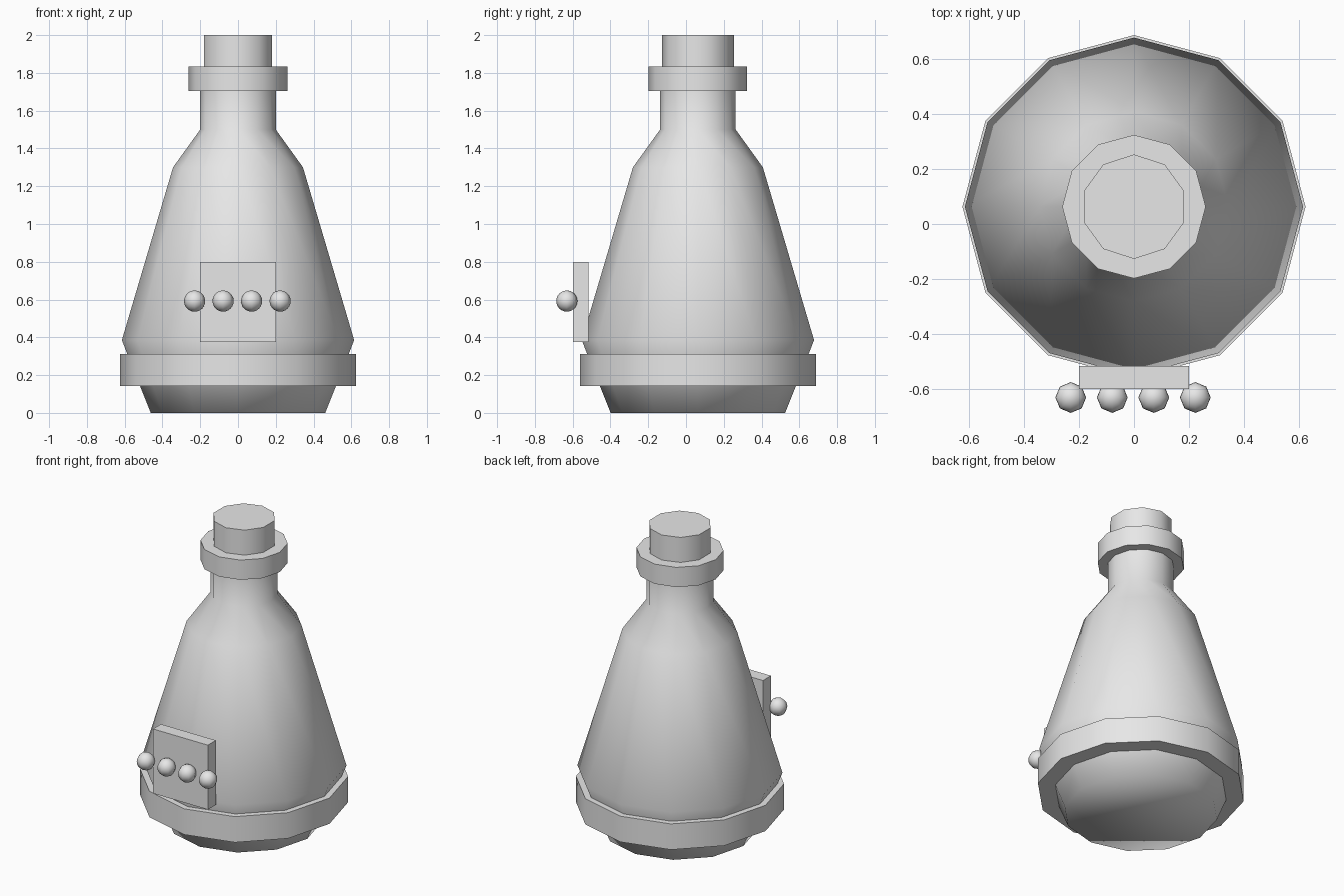
import bpy, bmesh, math
from mathutils import Matrix

cube = bpy.data.objects.get("Cube")
if cube:
    bpy.data.objects.remove(cube, do_unlink=True)

AXIS_Y = 0.063  # the flask stands slightly behind centre

grey = bpy.data.materials.new("light_grey")
grey.use_nodes = True
grey.diffuse_color = (0.8, 0.8, 0.8, 1)
grey.node_tree.nodes["Principled BSDF"].inputs["Base Color"].default_value = (0.8, 0.8, 0.8, 1)


def finish(name, bm, location, smooth_angle=None):
    bmesh.ops.recalc_face_normals(bm, faces=bm.faces)
    mesh = bpy.data.meshes.new(name)
    bm.to_mesh(mesh)
    bm.free()
    mesh.materials.append(grey)
    obj = bpy.data.objects.new(name, mesh)
    obj.location = location
    bpy.context.collection.objects.link(obj)
    if smooth_angle:
        bpy.ops.object.select_all(action='DESELECT')
        obj.select_set(True)
        bpy.context.view_layer.objects.active = obj
        bpy.ops.object.shade_smooth_by_angle(angle=math.radians(smooth_angle))
    return obj


def lathe(name, profile, sides, smooth_angle):
    """Closed solid turned from (radius, height) points, first corner at the back."""
    bm = bmesh.new()
    rings = []
    for r, z in profile:
        angles = [math.tau * i / sides for i in range(sides)]
        rings.append([bm.verts.new((r * math.sin(a), r * math.cos(a), z)) for a in angles])
    for low, high in zip(rings, rings[1:]):
        for i in range(sides):
            j = (i + 1) % sides
            bm.faces.new((low[i], low[j], high[j], high[i]))
    bm.faces.new(rings[0])
    bm.faces.new(rings[-1])
    return finish(name, bm, (0, AXIS_Y, 0), smooth_angle)


# Flask: smooth all over, including the base edge
lathe("flask_body", [(0.462, 0), (0.615, 0.385), (0.344, 1.3), (0.2, 1.5), (0.2, 1.77)], 12, 75)

# Bands and stopper
lathe("base_band", [(0.624, 0.142), (0.624, 0.312)], 12, 40)
lathe("neck_collar", [(0.261, 1.705), (0.261, 1.835)], 12, 40)
lathe("stopper", [(0.19, 1.75), (0.19, 2.0)], 10, 40)

# Front plate
bm = bmesh.new()
bmesh.ops.create_cube(bm, size=1, matrix=Matrix.Diagonal((0.4, 0.083, 0.425, 1)))
finish("front_plate", bm, (0, -0.558, 0.5875))

# Row of beads across the plate
for i in range(4):
    bm = bmesh.new()
    bmesh.ops.create_uvsphere(bm, u_segments=8, v_segments=12, radius=0.056)
    finish(f"bead_{i + 1}", bm, (-0.23 + 0.151 * i, -0.631, 0.592), 60)
